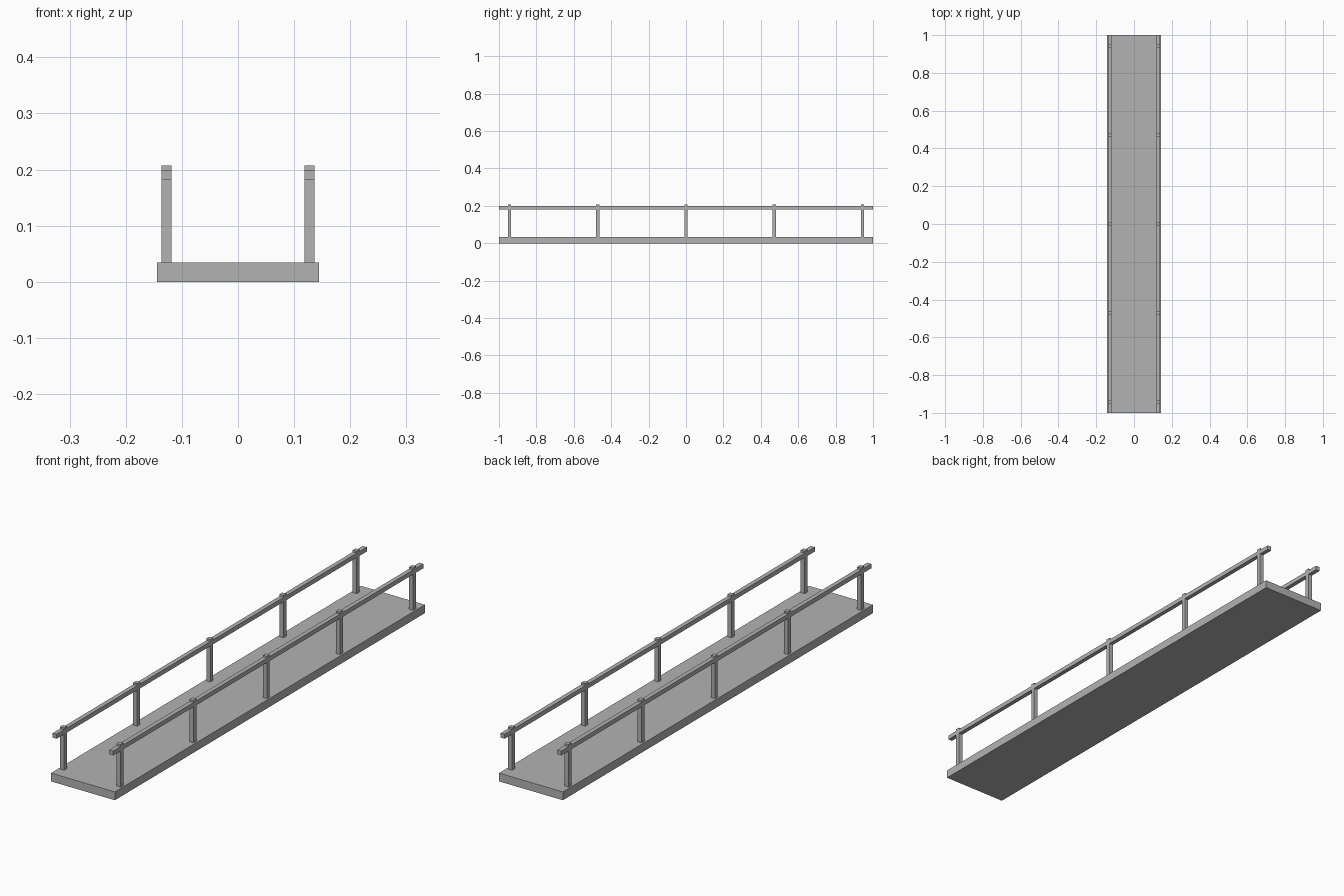
import bpy

default = bpy.data.objects.get("Cube")
if default:
    bpy.data.objects.remove(default, do_unlink=True)

# Single grey material
grey = bpy.data.materials.new("plain_grey")
grey.use_nodes = True
colour = (0.45, 0.45, 0.45, 1)
grey.diffuse_color = colour
grey.node_tree.nodes["Principled BSDF"].inputs["Base Color"].default_value = colour


def box(name, centre, size):
    """Add a flat-faced box with its scale applied."""
    bpy.ops.mesh.primitive_cube_add(size=1, location=centre)
    obj = bpy.context.object
    obj.name = name
    obj.scale = size
    bpy.ops.object.transform_apply(location=False, rotation=False, scale=True)
    obj.data.materials.append(grey)
    return obj


LENGTH = 2.0
DECK_WIDTH, DECK_TOP = 0.288, 0.034
POST_WIDTH, POST_TOP = 0.018, 0.207
RAIL_BOTTOM, RAIL_TOP = 0.181, 0.199
RAIL_X = 0.1275
POST_SPACING = 0.472

# Walkway deck
box("deck", (0, 0, DECK_TOP / 2), (DECK_WIDTH, LENGTH, DECK_TOP))

# Handrail and evenly spaced posts on each side
for side, sign in (("left", 1), ("right", -1)):
    x = sign * RAIL_X
    box(f"{side}_handrail", (x, 0, (RAIL_BOTTOM + RAIL_TOP) / 2),
        (POST_WIDTH, LENGTH, RAIL_TOP - RAIL_BOTTOM))
    for i in range(5):
        box(f"{side}_post_{i + 1}",
            (x, (i - 2) * POST_SPACING, (DECK_TOP + POST_TOP) / 2),
            (POST_WIDTH, POST_WIDTH, POST_TOP - DECK_TOP))
